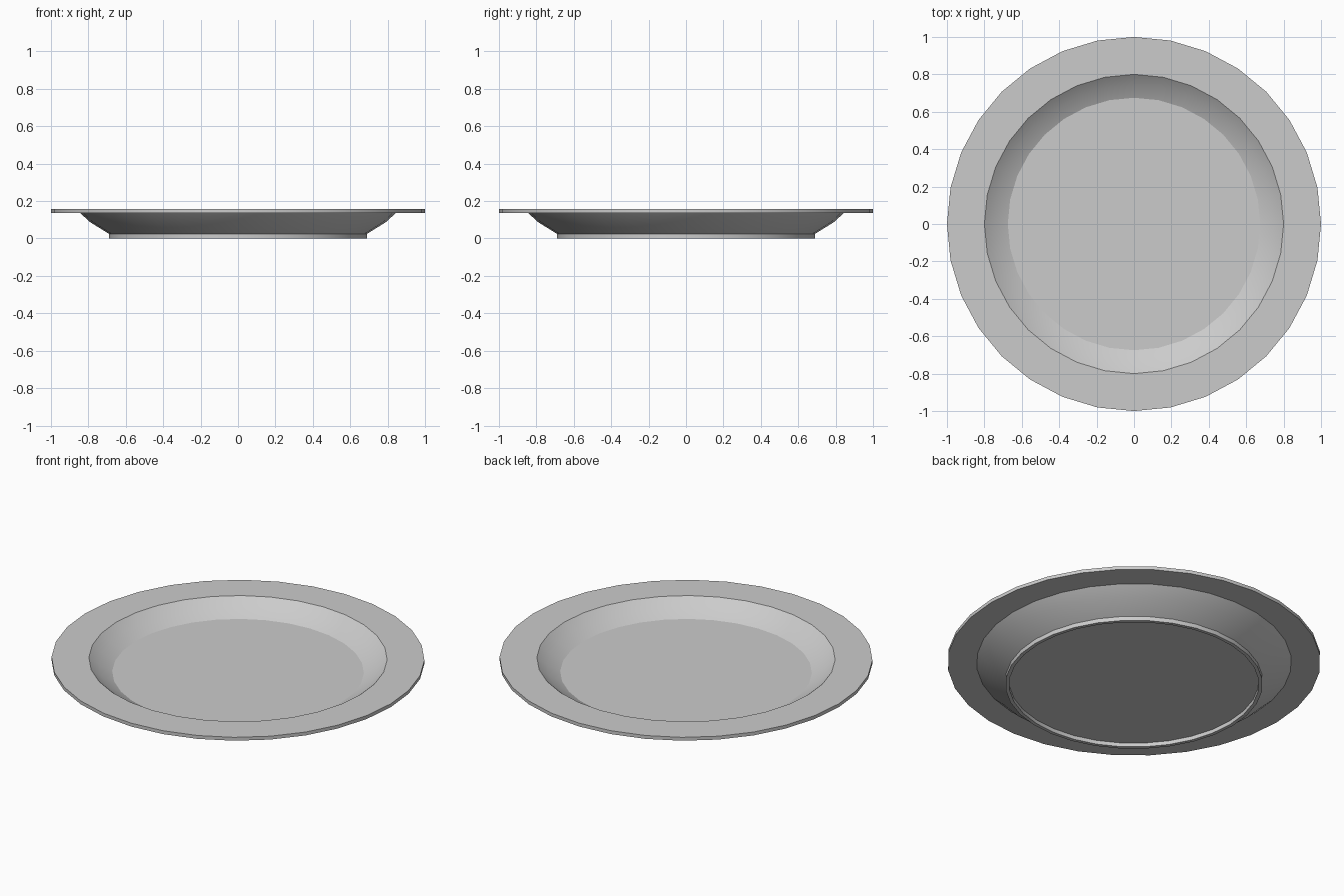
import bpy, bmesh, math

if "Cube" in bpy.data.objects:
    bpy.data.objects.remove(bpy.data.objects["Cube"])

SIDES = 32

# plate half-section (radius, height): top centre, out over the lip, back under to the foot
PROFILE = [
    (0.675, 0.077), (0.745, 0.112), (0.80, 0.157),   # floor edge, sloped wall
    (1.00, 0.157), (1.00, 0.137),                    # flat lip
    (0.845, 0.137), (0.79, 0.087), (0.69, 0.025),    # curved underside
    (0.69, 0.0), (0.67, 0.0), (0.67, 0.023),         # foot ring and recess
]

bm = bmesh.new()
rings = []
for r, z in PROFILE:
    rings.append([bm.verts.new((r * math.cos(2 * math.pi * i / SIDES),
                                r * math.sin(2 * math.pi * i / SIDES), z))
                  for i in range(SIDES)])

# walls between neighbouring rings
for a, b in zip(rings, rings[1:]):
    for i in range(SIDES):
        j = (i + 1) % SIDES
        bm.faces.new((a[i], b[i], b[j], a[j]))

# eating surface and underside
bm.faces.new(rings[0])
bm.faces.new(rings[-1][::-1])
bmesh.ops.recalc_face_normals(bm, faces=bm.faces)

mesh = bpy.data.meshes.new("plate")
bm.to_mesh(mesh)
bm.free()
plate = bpy.data.objects.new("plate", mesh)
bpy.context.collection.objects.link(plate)

# smooth around, sharp at the rims
bpy.context.view_layer.objects.active = plate
plate.select_set(True)
bpy.ops.object.shade_smooth_by_angle(angle=math.radians(25))
